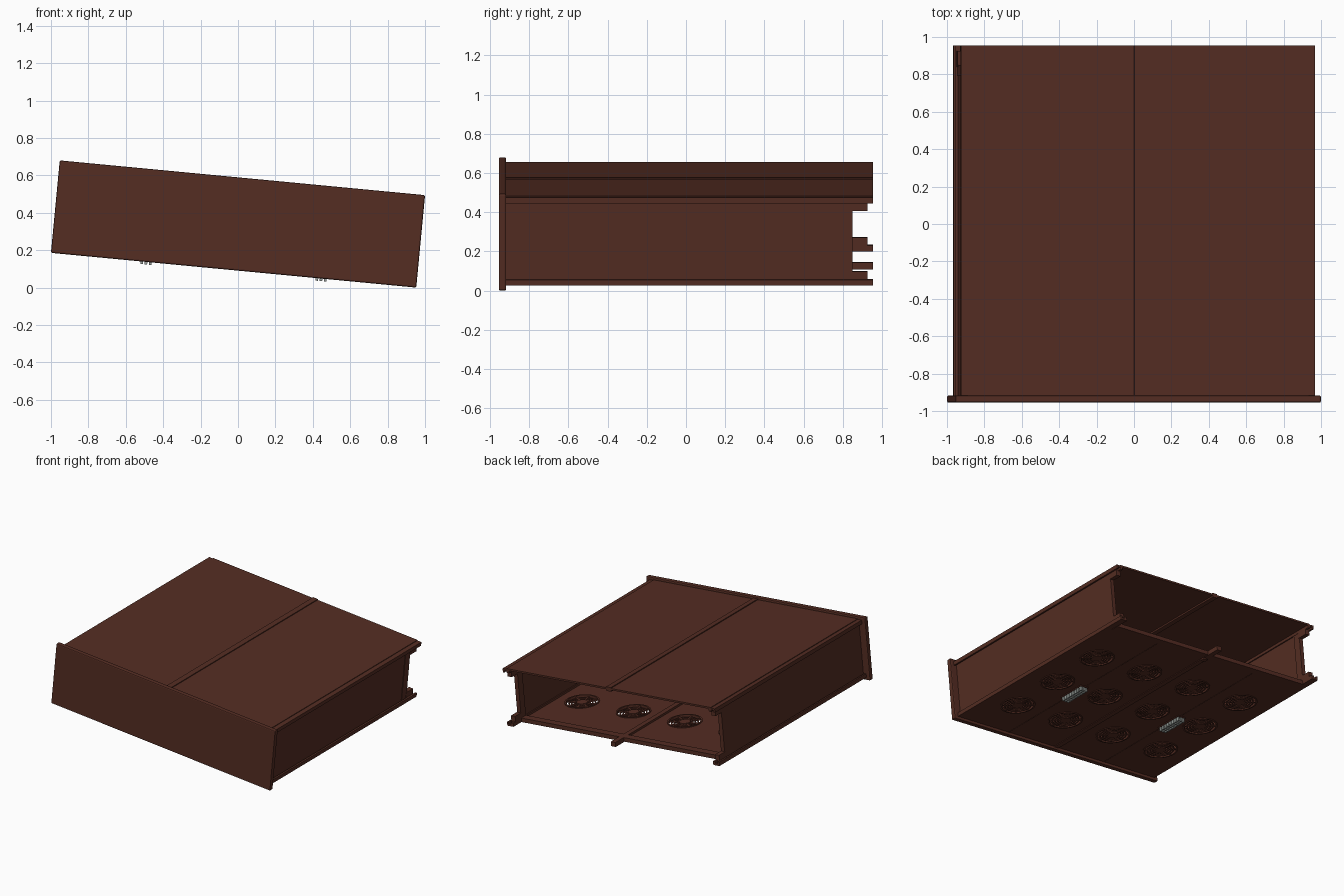
import bpy, bmesh, math
from mathutils import Matrix, Vector

if "Cube" in bpy.data.objects:
    bpy.data.objects.remove(bpy.data.objects["Cube"])

# The whole case is modelled upright, then tilted about the y axis
TILT = Matrix.Translation((0, 0, 0.34)) @ Matrix.Rotation(math.radians(5.43), 4, 'Y')


def material(name, rgb):
    m = bpy.data.materials.new(name)
    m.diffuse_color = (*rgb, 1)
    m.use_nodes = True
    m.node_tree.nodes["Principled BSDF"].inputs["Base Color"].default_value = m.diffuse_color
    return m


BROWN = material("dark_brown", (0.09, 0.026, 0.0165))
GREY = material("pale_grey", (0.3, 0.33, 0.31))


def finish(bm, name, mat=BROWN):
    me = bpy.data.meshes.new(name)
    bm.normal_update()
    bm.to_mesh(me)
    bm.free()
    me.materials.append(mat)
    ob = bpy.data.objects.new(name, me)
    bpy.context.collection.objects.link(ob)
    ob.matrix_world = TILT
    return ob


def add_box(bm, x, y, z):
    """Box from (min, max) ranges."""
    c = [(a + b) / 2 for a, b in (x, y, z)]
    s = [abs(b - a) for a, b in (x, y, z)]
    m = Matrix.Translation(c) @ Matrix.Diagonal((*s, 1))
    return bmesh.ops.create_cube(bm, size=1, matrix=m)


def boxes(name, ranges, mat=BROWN, bevel=0):
    bm = bmesh.new()
    for r in ranges:
        add_box(bm, *r)
    if bevel:
        bmesh.ops.bevel(bm, geom=bm.edges[:], offset=bevel, segments=2,
                        profile=0.5, affect='EDGES')
    return finish(bm, name, mat)


def add_ring(bm, c, r0, r1, z0, z1, n=32):
    """Flat ring with a square section."""
    loops = []
    for r, z in ((r0, z0), (r1, z0), (r1, z1), (r0, z1)):
        loops.append([bm.verts.new((c[0] + r * math.cos(2 * math.pi * i / n),
                                    c[1] + r * math.sin(2 * math.pi * i / n), z))
                      for i in range(n)])
    for k in range(4):
        a, b = loops[k], loops[(k + 1) % 4]
        for i in range(n):
            j = (i + 1) % n
            bm.faces.new((a[j], a[i], b[i], b[j]))


def add_disc(bm, c, r, z0, z1, n=32):
    bmesh.ops.create_cone(bm, cap_ends=True, segments=n, radius1=r, radius2=r,
                          depth=z1 - z0,
                          matrix=Matrix.Translation((c[0], c[1], (z0 + z1) / 2)))


FRONT, BACK, PANEL_END = -0.92, 0.955, 0.85

# Front panel with softened edges
boxes("front_panel", [((-0.981, 0.981), (-0.955, -0.917), (-0.2483, 0.2483))], bevel=0.008)

# Top panel and its raised centre strip
boxes("top_panel", [((-0.914, 0.914), (FRONT, BACK), (0.217, 0.231))])
boxes("top_centre_strip", [((-0.021, 0.021), (FRONT, BACK), (0.205, 0.238))])

# Corner rails, side walls and wall end brackets on both sides
for s, side in ((-1, "left"), (1, "right")):
    for t, level in ((-1, "bottom"), (1, "top")):
        boxes(f"{level}_{side}_rail", [
            ((s * 0.910, s * 0.95), (FRONT, BACK), (t * 0.212, t * 0.226)),
            ((s * 0.936, s * 0.95), (FRONT, BACK), (t * 0.196, t * 0.226)),
            ((s * 0.895, s * 0.915), (FRONT, BACK), (t * 0.196, t * 0.226))])
        boxes(f"{level}_{side}_bracket", [
            ((s * 0.895, s * 0.932), (0.84, 0.925), (t * 0.155, t * 0.212))])
    boxes(f"{side}_wall", [((s * 0.905, s * 0.925), (FRONT, PANEL_END), (-0.214, 0.214))])
    boxes(f"{side}_wall_end", [((s * 0.897, s * 0.929), (0.79, PANEL_END), (-0.2, 0.2))])

# Bottom centre rail with a small knob, and the cross beam at the rear
boxes("bottom_centre_rail", [((-0.021, 0.021), (FRONT, BACK), (-0.231, -0.196))])
bm = bmesh.new()
add_disc(bm, (0, 0.78), 0.022, -0.238, -0.225, 20)
finish(bm, "rail_knob")
boxes("rear_cross_beam", [((-0.9, 0.9), (0.79, PANEL_END), (-0.228, -0.196))])

# Bottom panel, cut with twelve round fan openings
R = 0.13
FANS = [(x, y) for x in (-0.69, -0.23, 0.23, 0.69) for y in (-0.54, -0.085, 0.37)]
panel = boxes("bottom_panel", [((-0.914, 0.914), (FRONT, PANEL_END), (-0.226, -0.212))])
bm = bmesh.new()
for c in FANS:
    add_disc(bm, c, R - 0.006, -0.3, -0.15)
cutter = finish(bm, "fan_cutter")
mod = panel.modifiers.new("fan_openings", 'BOOLEAN')
mod.object = cutter
mod.operation = 'DIFFERENCE'
mod.solver = 'EXACT'
bpy.context.view_layer.objects.active = panel
bpy.ops.object.modifier_apply(modifier=mod.name)
bpy.data.objects.remove(cutter)

# Fan grilles: rings, hub and spokes
bm = bmesh.new()
for c in FANS:
    add_ring(bm, c, R - 0.012, R, -0.231, -0.207)
    for r in (0.058, 0.078, 0.098):
        add_ring(bm, c, r - 0.005, r + 0.005, -0.229, -0.219)
    add_disc(bm, c, 0.042, -0.23, -0.212, 24)
    for k in range(8):
        m = (Matrix.Translation((c[0], c[1], -0.222))
             @ Matrix.Rotation(k * math.pi / 4 + 0.2, 4, 'Z')
             @ Matrix.Translation((0.08, 0, 0)) @ Matrix.Diagonal((0.085, 0.014, 0.01, 1)))
        bmesh.ops.create_cube(bm, size=1, matrix=m)
finish(bm, "fan_grilles")

# Thin seam ribs and the pin connectors between the fan columns
for s, side in ((-1, "left"), (1, "right")):
    boxes(f"{side}_seam", [((s * 0.458, s * 0.462), (FRONT, 0.79), (-0.228, -0.22))])
    boxes(f"{side}_connector_base", [
        ((s * 0.47 - 0.036, s * 0.47 + 0.036), (-0.265, -0.035), (-0.233, -0.222))])
    pins = []
    for i in range(3):
        for j in range(8):
            x, y = s * 0.47 + (i - 1) * 0.023, -0.15 + (j - 3.5) * 0.028
            pins.append(((x - 0.007, x + 0.007), (y - 0.01, y + 0.01), (-0.262, -0.23)))
    boxes(f"{side}_connector_pins", pins, GREY)
